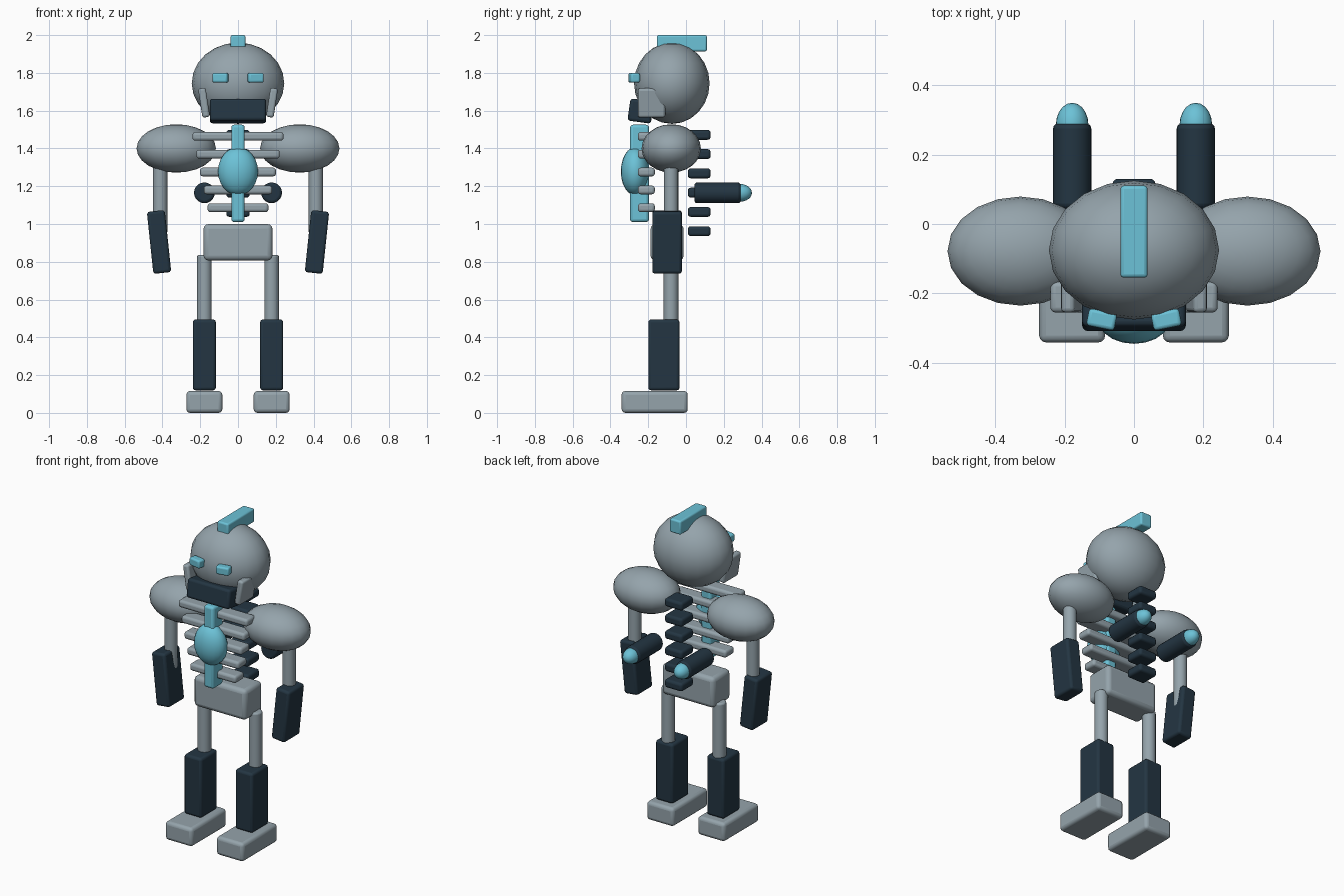
import bpy, math

cube = bpy.data.objects.get("Cube")
if cube:
    bpy.data.objects.remove(cube, do_unlink=True)


def material(name, color):
    m = bpy.data.materials.new(name)
    m.use_nodes = True
    m.diffuse_color = (*color, 1)
    bsdf = m.node_tree.nodes["Principled BSDF"]
    bsdf.inputs["Base Color"].default_value = (*color, 1)
    bsdf.inputs["Roughness"].default_value = 0.5
    return m


STEEL = material("steel grey", (0.30, 0.37, 0.41))
NAVY = material("dark navy", (0.017, 0.036, 0.055))
CYAN = material("glowing cyan", (0.15, 0.54, 0.68))


def finish(name, mat, bevel=0):
    """Name, colour, bevel and shade the active object."""
    ob = bpy.context.object
    ob.name = ob.data.name = name
    ob.data.materials.append(mat)
    bpy.ops.object.transform_apply(location=False, rotation=False, scale=True)
    bpy.ops.object.shade_smooth_by_angle(angle=math.radians(40))
    if bevel:
        mod = ob.modifiers.new("Rounded edges", "BEVEL")
        mod.width, mod.segments = bevel, 3
        mod.limit_method = "ANGLE"
        mod.angle_limit = math.radians(40)
    return ob


def box(name, mat, loc, size, rot=(0, 0, 0), bevel=0.015):
    bpy.ops.mesh.primitive_cube_add(size=1, location=loc, rotation=rot)
    bpy.context.object.scale = size
    return finish(name, mat, bevel)


def ball(name, mat, loc, radii):
    bpy.ops.mesh.primitive_uv_sphere_add(segments=20, ring_count=12, radius=1, location=loc)
    bpy.context.object.scale = radii
    return finish(name, mat)


def rod(name, mat, loc, radius, length, rot=(0, 0, 0), bevel=0.01):
    bpy.ops.mesh.primitive_cylinder_add(vertices=20, radius=radius, depth=length,
                                        location=loc, rotation=rot)
    return finish(name, mat, bevel)


# Head
ball("head", STEEL, (0, -0.075, 1.745), (0.245, 0.2, 0.215))
box("head_crest", CYAN, (0, -0.022, 1.957), (0.078, 0.265, 0.086), bevel=0.01)
box("jaw", NAVY, (0, -0.24, 1.598), (0.298, 0.125, 0.118), (-0.14, 0, 0))

# Chest: breastbone, glowing core and tapering ribs
box("breastbone", CYAN, (0, -0.246, 1.268), (0.07, 0.1, 0.515))
ball("chest_core", CYAN, (0, -0.27, 1.279), (0.106, 0.075, 0.127))
for i in range(5):
    box(f"rib_{i + 1}", STEEL, (0, -0.21, 1.464 - i * 0.0945),
        (0.482 - i * 0.04, 0.09, 0.046))

# Spine
for i in range(6):
    box(f"vertebra_{i + 1}", NAVY, (0, 0.07, 1.472 - i * 0.102), (0.124, 0.12, 0.052))

# Hips
box("pelvis", STEEL, (0, -0.1, 0.903), (0.365, 0.175, 0.192), bevel=0.025)

# Paired parts
for side, s in (("left", 1), ("right", -1)):
    box(f"{side}_eye", CYAN, (s * 0.093, -0.275, 1.774), (0.082, 0.05, 0.05),
        (0, 0, s * 0.2), 0.01)
    box(f"{side}_cheek_guard", STEEL, (s * 0.18, -0.182, 1.642), (0.04, 0.145, 0.155),
        (0, s * 0.15, 0), 0.012)

    # Arms
    ball(f"{side}_shoulder", STEEL, (s * 0.327, -0.078, 1.4), (0.21, 0.157, 0.128))
    rod(f"{side}_upper_arm", STEEL, (s * 0.412, -0.079, 1.16), 0.038, 0.42)
    box(f"{side}_forearm", NAVY, (s * 0.418, -0.1, 0.905), (0.095, 0.157, 0.33),
        (0, s * 0.105, 0))

    # Legs
    rod(f"{side}_thigh", STEEL, (s * 0.178, -0.079, 0.635), 0.039, 0.4)
    box(f"{side}_shin", NAVY, (s * 0.178, -0.117, 0.307), (0.122, 0.165, 0.375))
    box(f"{side}_foot", STEEL, (s * 0.178, -0.166, 0.058), (0.19, 0.35, 0.116), bevel=0.02)

    # Back thrusters
    rod(f"{side}_thruster", NAVY, (s * 0.178, 0.167, 1.165), 0.055, 0.245,
        (math.pi / 2, 0, 0), 0.015)
    ball(f"{side}_thruster_tip", CYAN, (s * 0.178, 0.285, 1.165), (0.047, 0.064, 0.047))
